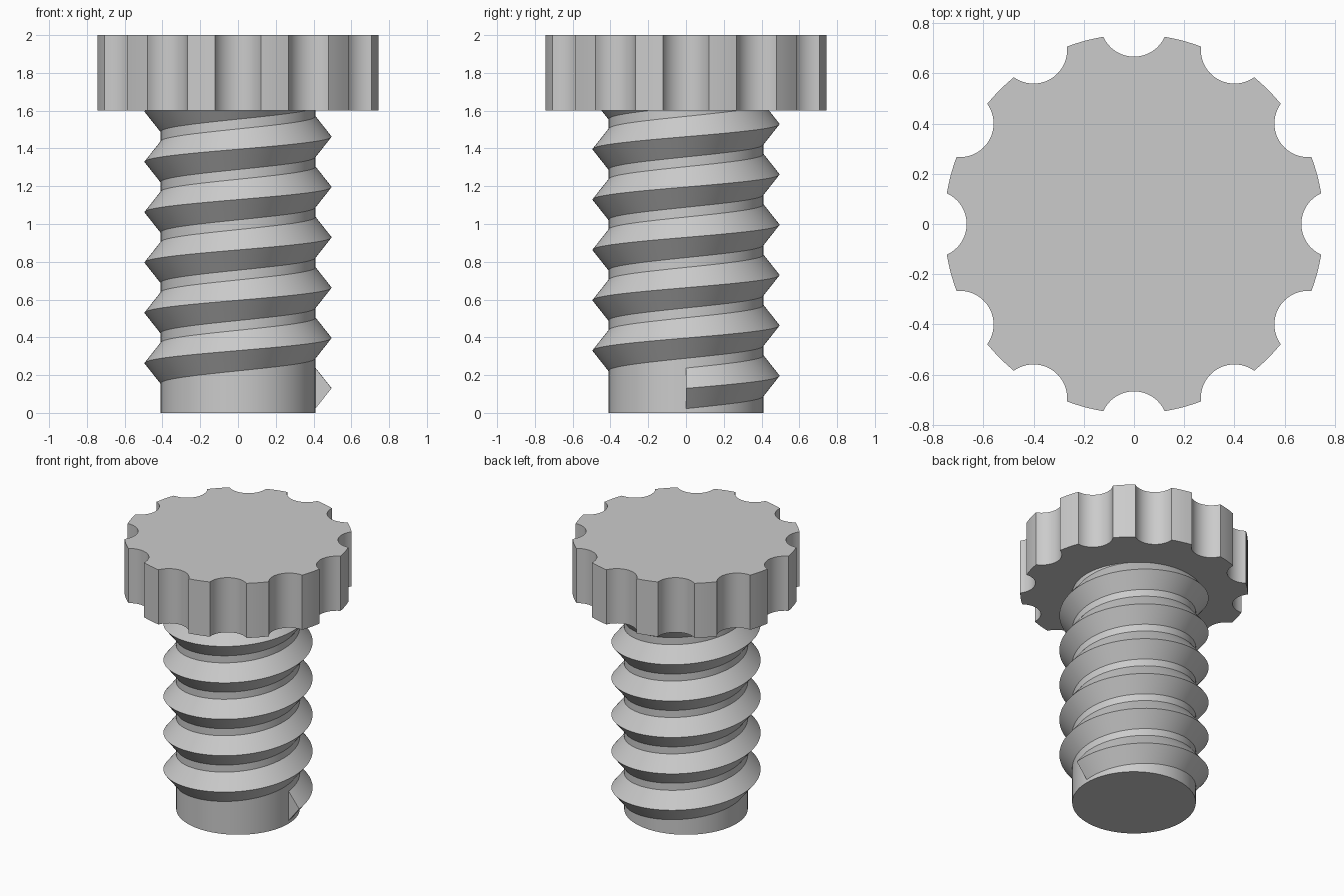
import bpy, bmesh
from math import sin, cos, pi, acos, atan2, radians

cube = bpy.data.objects.get("Cube")
if cube:
    bpy.data.objects.remove(cube, do_unlink=True)

grey = bpy.data.materials.new("plain grey")
grey.use_nodes = True
colour = (0.6, 0.6, 0.6, 1)
grey.diffuse_color = colour
grey.node_tree.nodes["Principled BSDF"].inputs["Base Color"].default_value = colour


def add_part(name, bm):
    """Turn a bmesh into a grey object with smooth curves and sharp edges."""
    bmesh.ops.recalc_face_normals(bm, faces=bm.faces)
    mesh = bpy.data.meshes.new(name)
    bm.to_mesh(mesh)
    bm.free()
    mesh.materials.append(grey)
    obj = bpy.data.objects.new(name, mesh)
    bpy.context.collection.objects.link(obj)
    bpy.ops.object.select_all(action='DESELECT')
    obj.select_set(True)
    bpy.context.view_layer.objects.active = obj
    bpy.ops.object.shade_smooth_by_angle(angle=radians(25))


def prism(name, outline, bottom, top):
    """Extrude a flat outline upward."""
    bm = bmesh.new()
    face = bm.faces.new([bm.verts.new((x, y, bottom)) for x, y in outline])
    out = bmesh.ops.extrude_face_region(bm, geom=[face], use_keep_orig=True)
    moved = [v for v in out["geom"] if isinstance(v, bmesh.types.BMVert)]
    bmesh.ops.translate(bm, vec=(0, 0, top - bottom), verts=moved)
    add_part(name, bm)


# Shaft
STEPS = 96
ROOT = 0.41
HEAD_BASE = 1.6
prism("shaft", [(ROOT * cos(2 * pi * i / STEPS), ROOT * sin(2 * pi * i / STEPS))
                for i in range(STEPS)], 0, HEAD_BASE)

# Helical thread, its last turn running up into the head
PITCH, TURNS = 0.2665, 6
profile = [(ROOT - 0.01, 0.01), (0.495, 0.13), (ROOT - 0.01, 0.25)]
bm = bmesh.new()
rings = []
for i in range(STEPS * TURNS + 1):
    a = 2 * pi * i / STEPS
    rings.append([bm.verts.new((r * cos(a), r * sin(a), z + PITCH * i / STEPS))
                  for r, z in profile])
for low, high in zip(rings, rings[1:]):
    for k in range(3):
        n = (k + 1) % 3
        bm.faces.new((low[k], low[n], high[n], high[k]))
bm.faces.new(rings[0])
bm.faces.new(rings[-1])
add_part("thread", bm)

# Knob head with round finger notches
NOTCHES, RIM, CENTRE, SCOOP = 12, 0.755, 0.80, 0.134
half = acos((RIM**2 + CENTRE**2 - SCOOP**2) / (2 * RIM * CENTRE))
swing = atan2(RIM * sin(half), CENTRE - RIM * cos(half))
pitch_angle = 2 * pi / NOTCHES
outline = []
for n in range(NOTCHES):
    turn = n * pitch_angle
    points = []
    for i in range(17):
        b = swing * (i / 8 - 1)
        points.append((CENTRE - SCOOP * cos(b), SCOOP * sin(b)))
    for i in range(1, 4):
        b = half + (pitch_angle - 2 * half) * i / 4
        points.append((RIM * cos(b), RIM * sin(b)))
    outline += [(x * cos(turn) - y * sin(turn), x * sin(turn) + y * cos(turn))
                for x, y in points]
prism("knob_head", outline, HEAD_BASE, 2)
